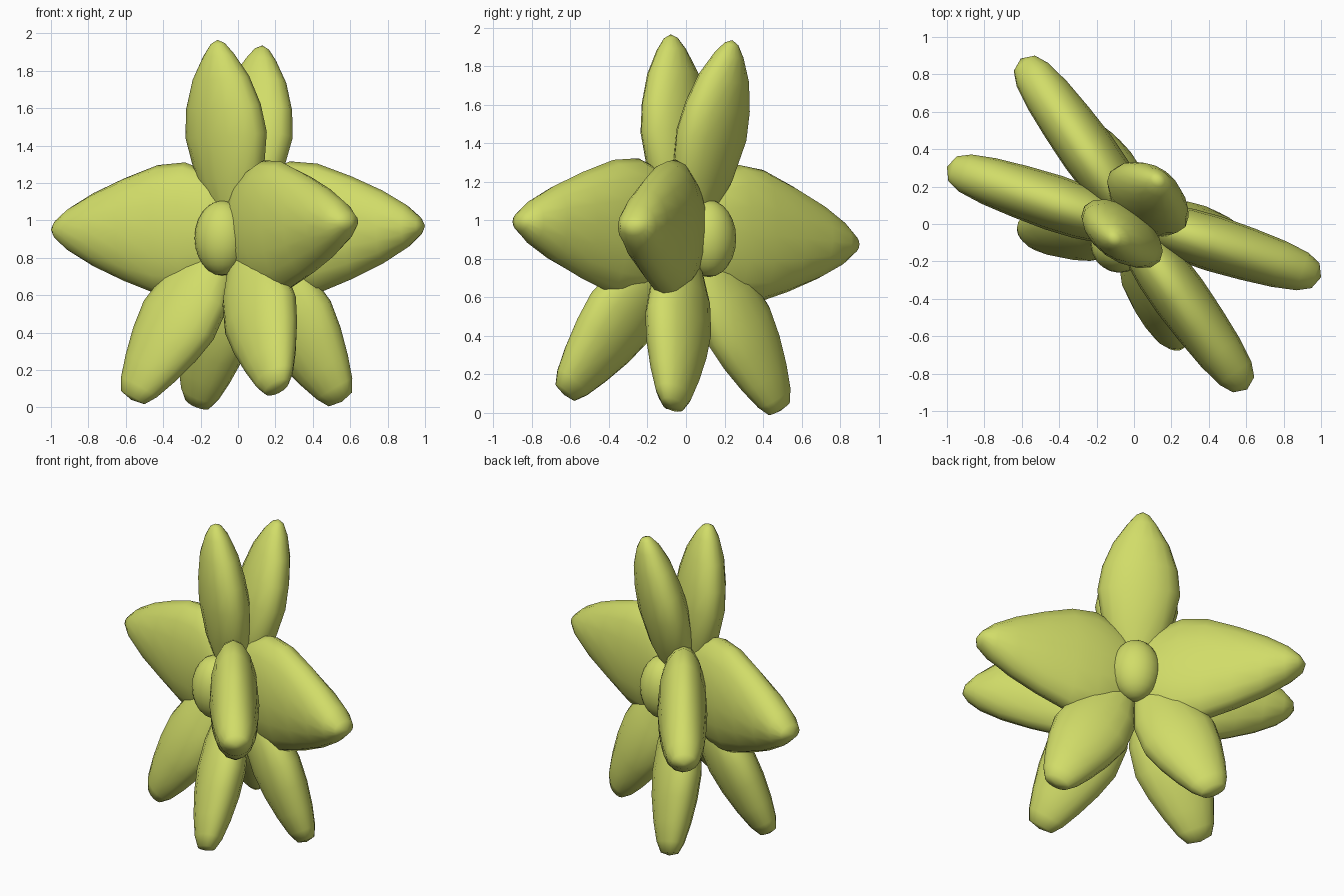
import bpy, bmesh
from math import sin, cos, pi
from mathutils import Vector

if "Cube" in bpy.data.objects:
    bpy.data.objects.remove(bpy.data.objects["Cube"])

# Shared leaf-green material
mat = bpy.data.materials.new("petal_green")
mat.diffuse_color = (0.64, 0.72, 0.14, 1)
mat.use_nodes = True
mat.node_tree.nodes["Principled BSDF"].inputs["Base Color"].default_value = mat.diffuse_color

FACING = Vector((0.59, 0.81, 0)).normalized()   # direction the back blossom faces
ACROSS = Vector((FACING.y, -FACING.x, 0))       # sideways across the blossoms
SIDES = 16

# Profiles: (position along petal, half width, half thickness)
SIDE = [(0, .20, .09), (.12, .30, .125), (.27, .36, .145), (.42, .345, .15), (.6, .275, .142),
        (.77, .195, .128), (.9, .115, .105), (.97, .05, .07)]
TOP = [(0, .08, .06), (.12, .13, .09), (.28, .205, .125), (.5, .25, .14), (.65, .228, .13),
       (.8, .17, .108), (.92, .09, .07), (.98, .04, .035)]
LOW = [(0, .08, .06), (.15, .14, .09), (.32, .215, .125), (.5, .238, .138), (.65, .21, .13),
       (.8, .165, .108), (.92, .12, .08), (.985, .08, .05)]


def finish(bm, name):
    bmesh.ops.recalc_face_normals(bm, faces=bm.faces)
    for f in bm.faces:
        f.smooth = True
    me = bpy.data.meshes.new(name)
    bm.to_mesh(me)
    bm.free()
    me.materials.append(mat)
    ob = bpy.data.objects.new(name, me)
    bpy.context.collection.objects.link(ob)


def petal(name, tip, profile, root):
    """Flattened leaf lofted from the blossom root to its tip."""
    tip = Vector(tip)
    axis = tip - root
    wide = axis.cross(FACING).normalized()
    thick = axis.cross(wide).normalized()
    bm = bmesh.new()
    rings = []
    for t, w, h in profile:
        c = root + axis * t
        rings.append([bm.verts.new(c + wide * w * cos(2 * pi * i / SIDES)
                                   + thick * h * sin(2 * pi * i / SIDES)) for i in range(SIDES)])
    for a, b in zip(rings, rings[1:]):
        for i in range(SIDES):
            j = (i + 1) % SIDES
            bm.faces.new((a[i], a[j], b[j], b[i]))
    end = bm.verts.new(tip)
    for i in range(SIDES):
        bm.faces.new((rings[-1][i], rings[-1][(i + 1) % SIDES], end))
    bm.faces.new(rings[0])
    finish(bm, name)


def heart(name, side):
    """Egg-shaped blossom centre."""
    bm = bmesh.new()
    bmesh.ops.create_uvsphere(bm, u_segments=20, v_segments=12, radius=1)
    c = FACING * 0.145 * side + Vector((0, 0, 0.905))
    for v in bm.verts:
        x, y, z = v.co
        v.co = c + ACROSS * x * .15 + FACING * y * .14 + Vector((0, 0, z * .2))
    finish(bm, name)


# Two blossoms set back to back, each with five petals
blossoms = {
    "back": (1, [("top", (.13, .24, 1.935), TOP), ("right", (1.0, -.285, .97), SIDE),
                 ("left", (-.605, .885, .87), SIDE), ("lower_right", (.555, -.07, .03), LOW),
                 ("lower_left", (-.22, .49, .01), LOW)]),
    "front": (-1, [("top", (-.11, -.08, 1.965), TOP), ("left", (-1.0, .305, .95), SIDE),
                   ("right", (.605, -.885, .995), SIDE), ("lower_left", (-.57, -.06, .04), LOW),
                   ("lower_right", (.21, -.635, .095), LOW)]),
}
for label, (side, petals) in blossoms.items():
    centre = FACING * 0.03 * side + Vector((0, 0, 0.95))
    for part, tip, profile in petals:
        root = centre.copy()
        if profile is LOW:      # lower petals spring slightly outward and below the centre
            root += ACROSS * (0.06 if Vector(tip).dot(ACROSS) > 0 else -0.06) - Vector((0, 0, .06))
        petal(f"{label}_{part}_petal", tip, profile, root)
    heart(f"{label}_centre", side)
